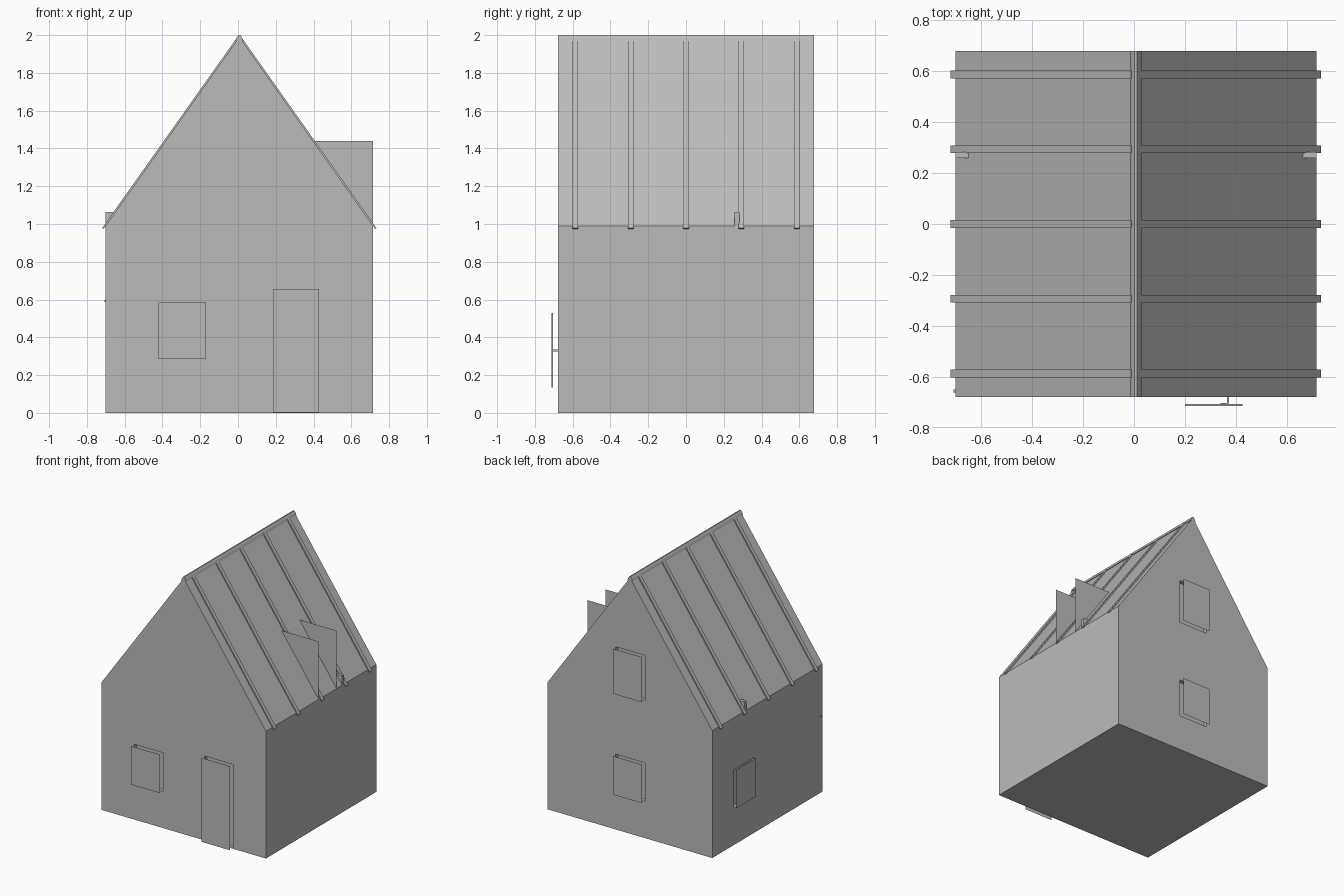
import bpy
import bmesh
from mathutils import Vector

if "Cube" in bpy.data.objects:
    bpy.data.objects.remove(bpy.data.objects["Cube"], do_unlink=True)

grey = bpy.data.materials.new("plain grey")
grey.use_nodes = True
grey.diffuse_color = (0.5, 0.5, 0.5, 1)
grey.node_tree.nodes["Principled BSDF"].inputs["Base Color"].default_value = (0.5, 0.5, 0.5, 1)

CX = 0.007              # ridge line
HALF, DEPTH = 0.708, 0.678
EAVE, APEX = 0.99, 1.99
RAISE = 0.03            # gap between wall and panes


def finish(name, bm):
    bmesh.ops.recalc_face_normals(bm, faces=bm.faces)
    mesh = bpy.data.meshes.new(name)
    bm.to_mesh(mesh)
    bm.free()
    mesh.materials.append(grey)
    obj = bpy.data.objects.new(name, mesh)
    bpy.context.collection.objects.link(obj)
    return obj


def prism(name, profile, y0, y1):
    """Polygon in x (from the ridge line) and z, extruded along y."""
    bm = bmesh.new()
    face = bm.faces.new([bm.verts.new((CX + x, y0, z)) for x, z in profile])
    if y1 != y0:
        new = bmesh.ops.extrude_face_region(bm, geom=[face])["geom"]
        verts = [g for g in new if isinstance(g, bmesh.types.BMVert)]
        bmesh.ops.translate(bm, verts=verts, vec=(0, y1 - y0, 0))
    return finish(name, bm)


def box(name, lo, hi):
    lo, hi = Vector(lo), Vector(hi)
    bm = bmesh.new()
    bmesh.ops.create_cube(bm, size=1)
    bmesh.ops.scale(bm, verts=bm.verts, vec=hi - lo)
    bmesh.ops.translate(bm, verts=bm.verts, vec=(lo + hi) / 2)
    return finish(name, bm)


def sheet(name, corners):
    bm = bmesh.new()
    bm.faces.new([bm.verts.new(c) for c in corners])
    return finish(name, bm)


# House body
body = prism("house_body", [(-HALF, 0), (HALF, 0), (HALF, EAVE - 0.006),
                            (0, APEX - 0.006), (-HALF, EAVE - 0.006)], -DEPTH, DEPTH)


# Openings: shallow recess in the wall with a thin pane standing in front
def opening(name, wall, a0, a1, z0, z1):
    if wall == "side":
        x = CX - HALF
        lo, hi = (x - 0.02, a0, z0), (x + 0.03, a1, z1)
        p = x - RAISE / 2
        corners = [(p, a0, z0), (p, a0, z1), (p, a1, z1), (p, a1, z0)]
    else:
        s = -1 if wall == "front" else 1
        ys = sorted((s * (DEPTH + 0.02), s * (DEPTH - 0.03)))
        lo, hi = (a0, ys[0], z0), (a1, ys[1], z1)
        p = s * (DEPTH + RAISE + 0.006)
        corners = [(a0, p, z0), (a1, p, z0), (a1, p, z1), (a0, p, z1)]
    cutter = box(name + "_cutter", lo, hi)
    cutter.hide_render = True
    cutter.hide_set(True)
    cut = body.modifiers.new(name, "BOOLEAN")
    cut.operation, cut.solver, cut.object = "DIFFERENCE", "EXACT", cutter
    bpy.context.view_layer.objects.active = body
    bpy.ops.object.modifier_apply(modifier=cut.name)
    bpy.data.objects.remove(cutter, do_unlink=True)
    sheet(name, corners)


opening("front_window", "front", -0.42, -0.17, 0.285, 0.585)
opening("door", "front", 0.185, 0.43, 0.002, 0.655)
opening("back_window_lower", "back", -0.12, 0.13, 0.285, 0.585)
opening("back_window_upper", "back", -0.12, 0.13, 1.07, 1.42)
opening("side_window", "side", 0.16, 0.41, 0.285, 0.585)

# Door panel and its handle spindle
front = -DEPTH - RAISE
box("door_panel", (0.2, front - 0.005, 0.135), (0.425, front + 0.003, 0.53))
box("door_spindle", (0.365, front, 0.325), (0.373, -DEPTH + 0.01, 0.335))
box("door_handle", (0.34, front - 0.003, 0.325), (0.373, front + 0.006, 0.335))

# Roof sheets, standing seams and eave brackets, mirrored about the ridge
slope = (APEX - EAVE) / HALF
for side, label in ((-1, "right"), (1, "left")):
    prism(label + "_roof", [(0, APEX), (side * HALF, EAVE),
                            (side * HALF, EAVE - 0.006), (0, APEX - 0.006)], -DEPTH, DEPTH)
    out = HALF + 0.012
    low = APEX - slope * out
    for i in range(5):
        y = (i - 2) * 0.293
        prism(f"{label}_roof_seam_{i + 1}",
              [(side * 0.012, APEX - slope * 0.012), (side * out, low),
               (side * (out + 0.006), low + 0.006),
               (side * 0.018, APEX - slope * 0.012 + 0.006)], y - 0.015, y + 0.015)
    prism(label + "_eave_bracket", [(side * HALF, EAVE), (side * HALF, 1.063),
                                    (side * 0.655, 1.063)], 0.258, 0.283)

# Ridge cap
prism("ridge_cap", [(-0.022, 1.968), (-0.015, 1.985), (-0.005, 2.0), (0.005, 2.0),
                    (0.015, 1.985), (0.022, 1.968)], -DEPTH, DEPTH)

# Open dormer: two thin cheeks joined by a narrow strip at the roof
top = 1.44
inner = (APEX - top) / slope
for label, y in (("front", -0.03), ("back", 0.19)):
    prism("dormer_cheek_" + label, [(inner, top), (HALF, top), (HALF, EAVE)], y, y)
prism("dormer_strip", [(inner, top), (inner + 0.012, top - 0.015),
                       (inner + 0.006, top - 0.015)], -0.03, 0.19)

# Small wall fitting on the side wall
box("wall_fitting", (CX - HALF - 0.006, -0.66, 0.588), (CX - HALF, -0.65, 0.598))
